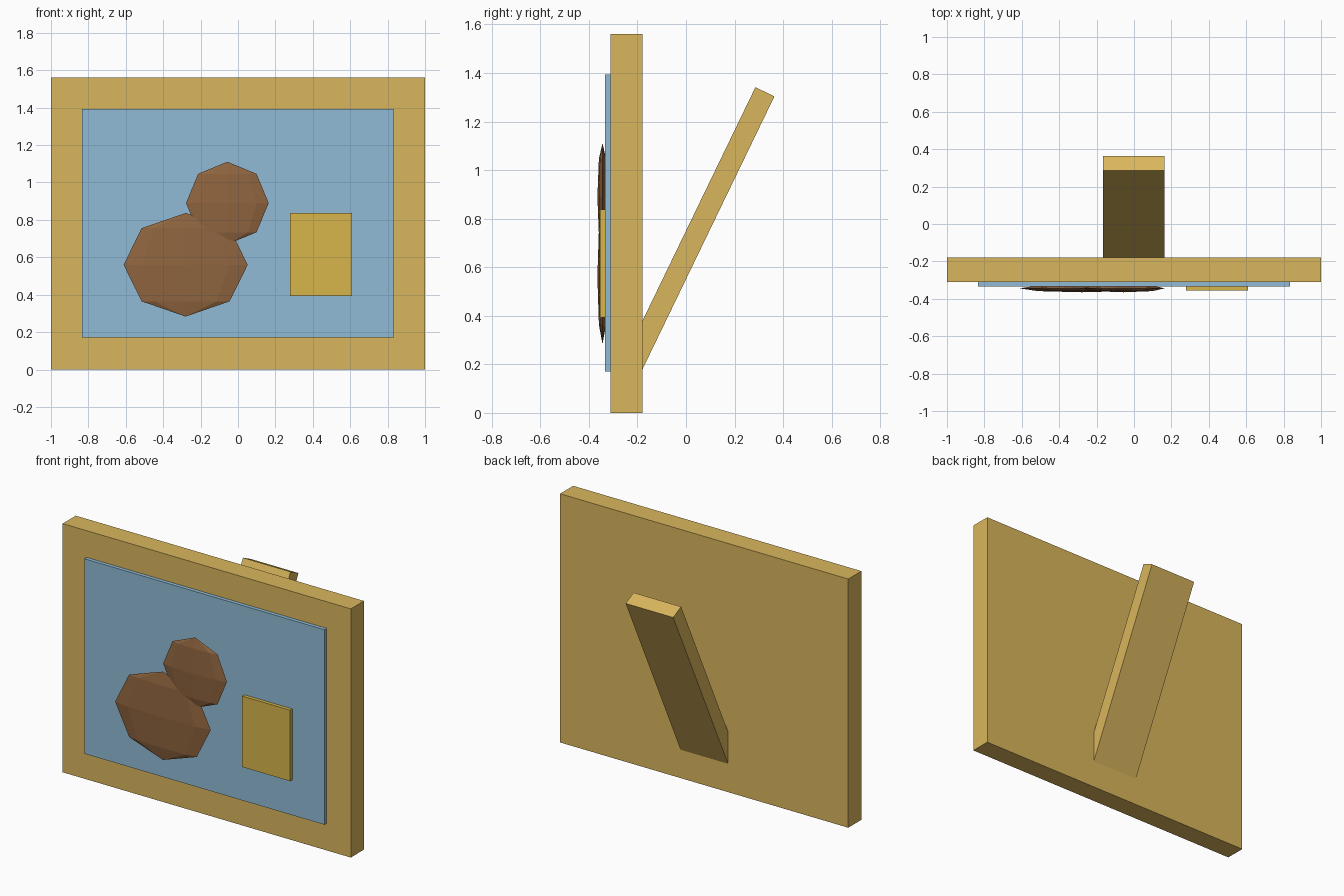
import bpy, bmesh, math
from mathutils import Matrix, Vector

if "Cube" in bpy.data.objects:
    bpy.data.objects.remove(bpy.data.objects["Cube"])


def material(name, rgb):
    m = bpy.data.materials.new(name)
    m.diffuse_color = (*rgb, 1)
    m.use_nodes = True
    m.node_tree.nodes["Principled BSDF"].inputs["Base Color"].default_value = m.diffuse_color
    return m


WOOD = material("wood", (0.70, 0.47, 0.11))
BLUE = material("pale_blue", (0.28, 0.50, 0.68))
BROWN = material("brown", (0.28, 0.13, 0.05))
GOLD = material("gold", (0.68, 0.46, 0.07))


def finish(bm, name, mat):
    me = bpy.data.meshes.new(name)
    bm.to_mesh(me)
    bm.free()
    me.materials.append(mat)
    ob = bpy.data.objects.new(name, me)
    bpy.context.collection.objects.link(ob)
    return ob


def box(name, lo, hi, mat):
    lo, hi = Vector(lo), Vector(hi)
    bm = bmesh.new()
    bmesh.ops.create_cube(bm, size=1, matrix=Matrix.Translation((lo + hi) / 2)
                          @ Matrix.Diagonal((*(hi - lo), 1)))
    return finish(bm, name, mat)


def blob(name, center, radii, mat):
    bm = bmesh.new()
    bmesh.ops.create_uvsphere(bm, u_segments=8, v_segments=4, radius=1,
                              matrix=Matrix.Translation(center) @ Matrix.Diagonal((*radii, 1)))
    return finish(bm, name, mat)


# Frame board, canvas and the shapes on it
box("frame", (-1, -0.31, 0), (1, -0.18, 1.56), WOOD)
box("canvas", (-0.833, -0.333, 0.17), (0.833, -0.30, 1.393), BLUE)
box("painted_panel", (0.278, -0.355, 0.392), (0.61, -0.325, 0.837), GOLD)
blob("large_blob", (-0.28, -0.344, 0.56), (0.332, 0.021, 0.277), BROWN)
blob("small_blob", (-0.057, -0.344, 0.89), (0.221, 0.021, 0.221), BROWN)

# Slanted support, its lower end buried in the frame
length = 1.3
leg = box("support_leg", (-0.166, -0.0435, -length), (0.164, 0.0435, 0), WOOD)
leg.location = (0.325, 0, 0)
leg.location = (0, 0.325, 1.3225)
leg.rotation_euler.x = -math.radians(25.8)
